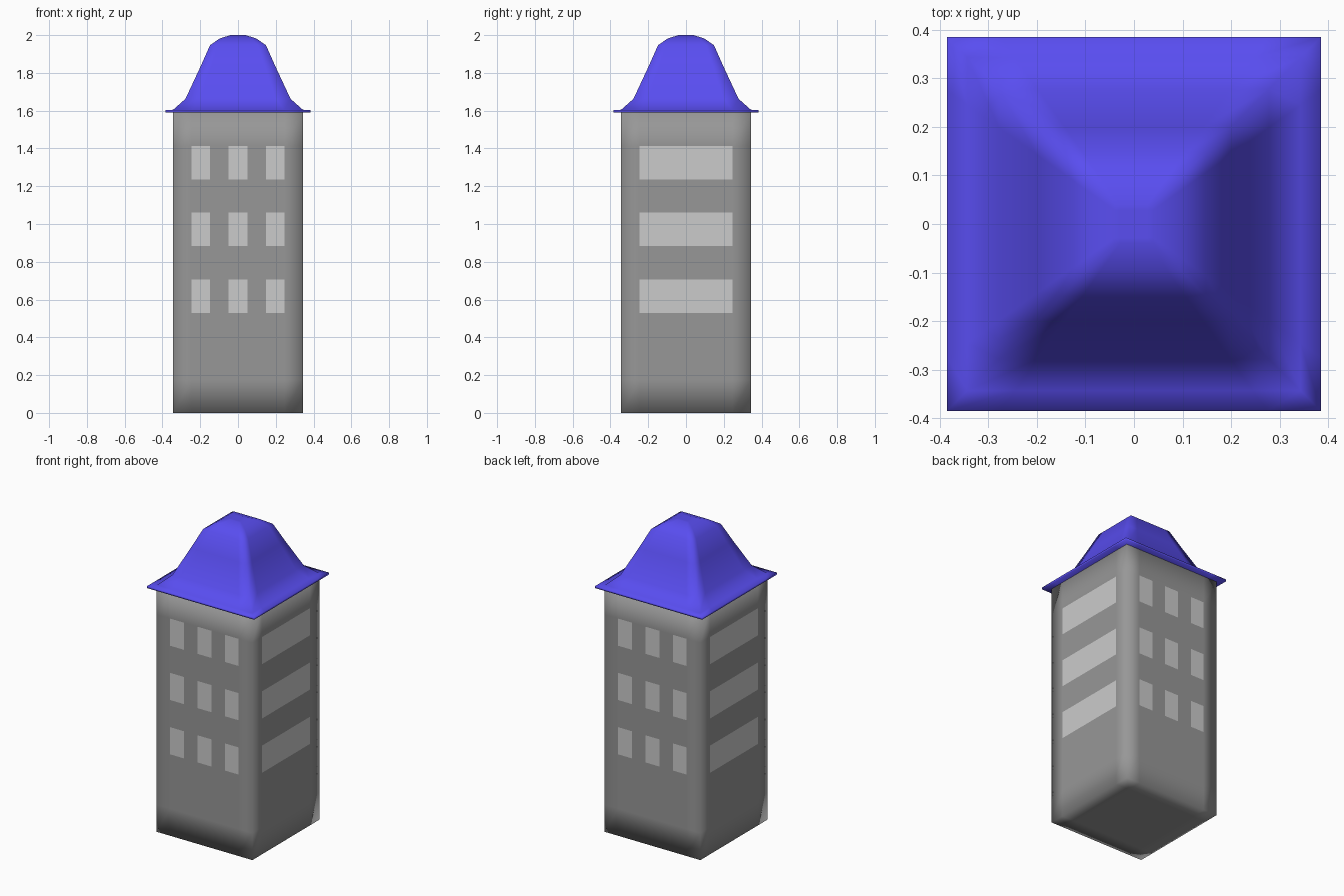
import bpy, bmesh
from mathutils import Matrix, Vector

if "Cube" in bpy.data.objects:
    bpy.data.objects.remove(bpy.data.objects["Cube"])

N = 7  # divisions across every wall


def material(name, rgb):
    m = bpy.data.materials.new(name)
    m.diffuse_color = (*rgb, 1)
    m.use_nodes = True
    m.node_tree.nodes["Principled BSDF"].inputs["Base Color"].default_value = m.diffuse_color
    return m


def square_loft(name, rings, mats):
    """Loft square rings (half width, z), each side split N ways, with gridded caps."""
    bm = bmesh.new()

    def patch(rows):
        vs = [[bm.verts.new(p) for p in row] for row in rows]
        for a, b in zip(vs, vs[1:]):
            for i in range(N):
                bm.faces.new((a[i], a[i + 1], b[i + 1], b[i]))

    steps = [2 * i / N - 1 for i in range(N + 1)]
    for quarter in range(4):
        rot = Matrix.Rotation(quarter * 1.5707963268, 3, 'Z')
        patch([[rot @ Vector((h * t, -h, z)) for t in steps] for h, z in rings])
    for h, z in (rings[0], rings[-1]):
        patch([[(h * s, h * t, z) for s in steps] for t in steps])
    bmesh.ops.remove_doubles(bm, verts=bm.verts, dist=0.0005)
    bmesh.ops.recalc_face_normals(bm, faces=bm.faces)
    for f in bm.faces:
        f.smooth = True
    me = bpy.data.meshes.new(name)
    bm.to_mesh(me)
    bm.free()
    for m in mats:
        me.materials.append(m)
    ob = bpy.data.objects.new(name, me)
    bpy.context.collection.objects.link(ob)
    return ob


wall = material("wall_grey", (0.31, 0.31, 0.31))
glass = material("window_grey", (0.56, 0.56, 0.56))
blue = material("roof_blue", (0.1, 0.075, 0.88))

# Tower body: nine storeys of grid, windows are flush panes
W, H = 0.345, 1.59
body = square_loft("tower_body", [(W, H * k / 9) for k in range(10)], [wall, glass])
for p in body.data.polygons:
    c = p.center
    row = int(c.z / (H / 9))
    if row not in (3, 5, 7) or abs(p.normal.z) > 0.5:
        continue
    if abs(p.normal.y) > 0.5:      # front and back: three separate windows
        col = int((c.x + W) / (2 * W / N))
        p.material_index = int(col in (1, 3, 5))
    else:                          # sides: one wide band window
        col = int((c.y + W) / (2 * W / N))
        p.material_index = int(1 <= col <= 5)

# Bell-shaped roof with a thin flared eave
square_loft("roof", [(0.385, 1.59), (0.385, 1.603), (0.343, 1.605), (0.278, 1.663),
                     (0.2, 1.83), (0.148, 1.947), (0.095, 1.983), (0.04, 2.0)], [blue])
